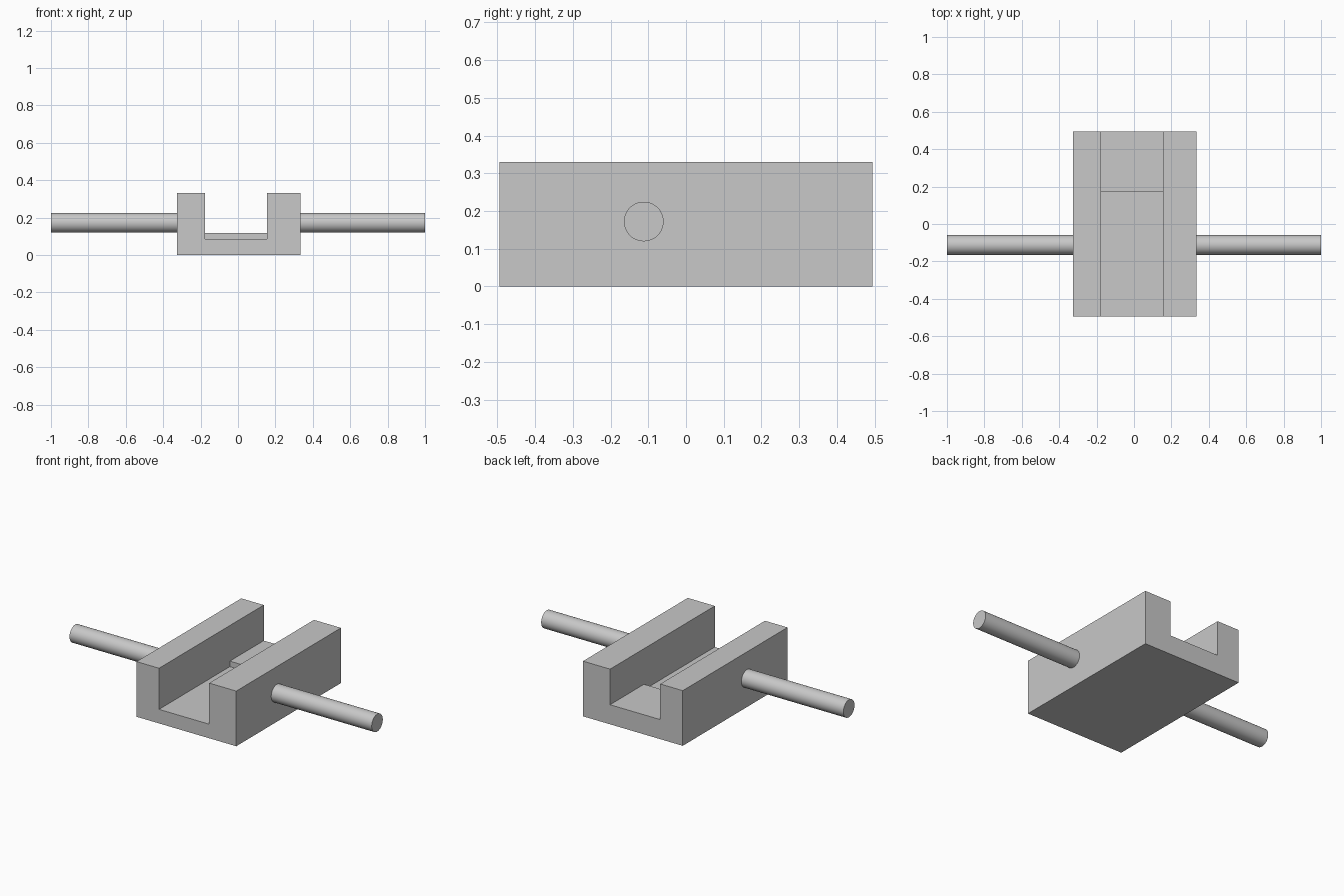
import bpy, bmesh, math
from mathutils import Matrix

cube = bpy.data.objects.get("Cube")
if cube:
    bpy.data.objects.remove(cube, do_unlink=True)

grey = bpy.data.materials.new("light_grey")
grey.use_nodes = True
colour = (0.58, 0.58, 0.58, 1)
grey.diffuse_color = colour
grey.node_tree.nodes["Principled BSDF"].inputs["Base Color"].default_value = colour

LEFT, RIGHT = 0.335, -0.325          # outer sides of the block
SLOT_LEFT, SLOT_RIGHT = 0.156, -0.176
HEIGHT, FLOOR, STEP = 0.33, 0.084, 0.117
HALF_LENGTH, STEP_Y = 0.495, 0.174


def add_object(name, bm):
    bmesh.ops.recalc_face_normals(bm, faces=bm.faces)
    mesh = bpy.data.meshes.new(name)
    bm.to_mesh(mesh)
    bm.free()
    mesh.materials.append(grey)
    obj = bpy.data.objects.new(name, mesh)
    bpy.context.collection.objects.link(obj)
    return obj


# Channel block: U profile extruded front to back
bm = bmesh.new()
profile = [(RIGHT, 0), (LEFT, 0), (LEFT, HEIGHT), (SLOT_LEFT, HEIGHT),
           (SLOT_LEFT, FLOOR), (SLOT_RIGHT, FLOOR), (SLOT_RIGHT, HEIGHT), (RIGHT, HEIGHT)]
face = bm.faces.new([bm.verts.new((x, -HALF_LENGTH, z)) for x, z in profile])
ext = bmesh.ops.extrude_face_region(bm, geom=[face], use_keep_orig=True)
verts = [g for g in ext["geom"] if isinstance(g, bmesh.types.BMVert)]
bmesh.ops.translate(bm, verts=verts, vec=(0, 2 * HALF_LENGTH, 0))
add_object("channel_block", bm)

# Raised floor at the back of the slot
bm = bmesh.new()
size = (SLOT_LEFT - SLOT_RIGHT, HALF_LENGTH - STEP_Y, STEP - FLOOR)
centre = ((SLOT_LEFT + SLOT_RIGHT) / 2, (HALF_LENGTH + STEP_Y) / 2, (STEP + FLOOR) / 2)
bmesh.ops.create_cube(bm, size=1, matrix=Matrix.Translation(centre) @ Matrix.Diagonal((*size, 1)))
add_object("raised_floor", bm)


# Round side rods
def add_rod(name, start, end):
    bm = bmesh.new()
    place = Matrix.Translation(((start + end) / 2, -0.112, 0.172))
    bmesh.ops.create_cone(bm, cap_ends=True, segments=48, radius1=0.0525, radius2=0.0525,
                          depth=abs(end - start),
                          matrix=place @ Matrix.Rotation(math.pi / 2, 4, "Y"))
    rod = add_object(name, bm)
    bpy.ops.object.select_all(action="DESELECT")
    rod.select_set(True)
    bpy.context.view_layer.objects.active = rod
    bpy.ops.object.shade_smooth_by_angle(angle=math.radians(30))


add_rod("left_rod", LEFT, 1)
add_rod("right_rod", RIGHT, -1)
